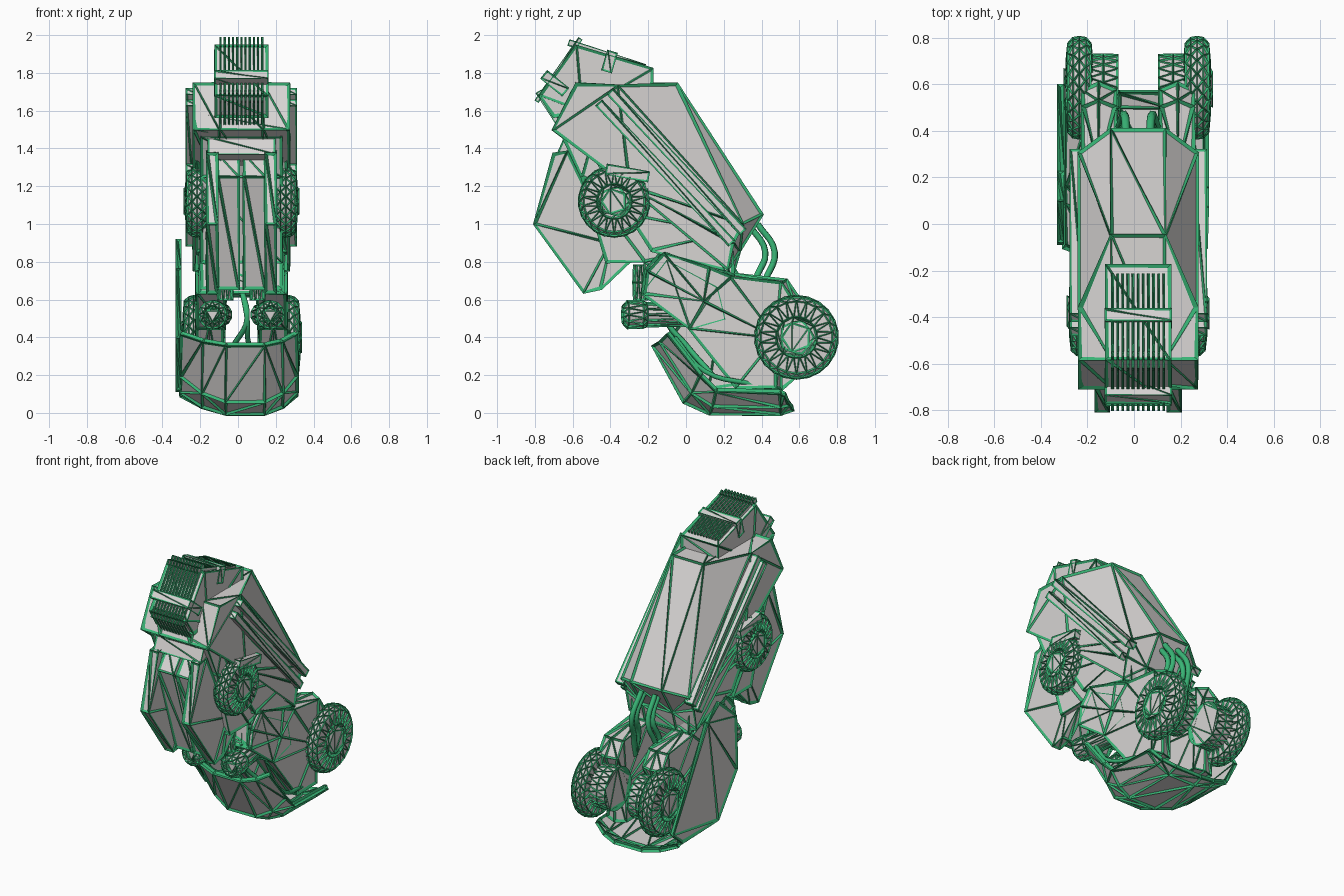
import bpy, bmesh, math
from mathutils import Vector

cube = bpy.data.objects.get("Cube")
if cube:
    bpy.data.objects.remove(cube)

CENTRE = .018  # x of the body's centre line
FINE, THIN, BOLD = .01, .016, .026  # frame bar thicknesses


def material(name, *rgb):
    mat = bpy.data.materials.new(name)
    mat.use_nodes = True
    mat.diffuse_color = (*rgb, 1)
    mat.node_tree.nodes["Principled BSDF"].inputs["Base Color"].default_value = (*rgb, 1)
    return mat


grey = material("panel grey", .68, .66, .65)
green = material("frame green", .04, .46, .18)


def finish(name, bm, wire, sheet=0):
    """Triangulated panels with a green bar along every edge."""
    bmesh.ops.recalc_face_normals(bm, faces=bm.faces)
    bmesh.ops.triangulate(bm, faces=bm.faces)
    mesh = bpy.data.meshes.new(name)
    bm.to_mesh(mesh)
    bm.free()
    part = bpy.data.objects.new(name, mesh)
    bpy.context.collection.objects.link(part)
    mesh.materials.append(grey)
    mesh.materials.append(green)
    if sheet:
        part.modifiers.new("Thickness", "SOLIDIFY").thickness = sheet
    frame = part.modifiers.new("Frame", "WIREFRAME")
    frame.thickness = wire
    frame.offset = 0
    frame.use_replace = False
    frame.use_even_offset = False
    frame.material_offset = 1


def loft(name, stations, wire=BOLD, sheet=0):
    """Bridge (x, outline) sections; a sheet stays open along its sides."""
    bm = bmesh.new()
    rows = [[bm.verts.new((CENTRE + x, y, z)) for y, z in outline] for x, outline in stations]
    count = len(rows[0])
    for a, b in zip(rows, rows[1:]):
        for i in range(count - 1 if sheet else count):
            j = (i + 1) % count
            bm.faces.new((a[i], a[j], b[j], b[i]))
    if not sheet:
        bm.faces.new(rows[0])
        bm.faces.new(rows[-1])
    finish(name, bm, wire, sheet)


def slab(name, middle, width, outline, wire=BOLD):
    """Outline in y, z with a constant width along x."""
    loft(name, [(middle - width / 2, outline), (middle + width / 2, outline)], wire)


def strip(name, middle, width, start, end, depth, wire=THIN):
    """Straight bar between two points of the side profile."""
    a, b = Vector(start), Vector(end)
    along = (b - a).normalized()
    across = Vector((-along.y, along.x)) * depth / 2
    slab(name, middle, width, [a + across, b + across, b - across, a - across], wire)


def lathe(name, profile, origin, axis, sides, wire=THIN):
    """Turn (radius, distance) pairs about an axis, half a step per ring."""
    bm = bmesh.new()
    turn = Vector(axis).to_track_quat("Z", "Y")
    rows = []
    for k, (radius, distance) in enumerate(profile):
        row = []
        for i in range(sides):
            angle = math.tau * (i + k / 2) / sides
            spot = Vector((radius * math.cos(angle), radius * math.sin(angle), distance))
            row.append(bm.verts.new(Vector(origin) + turn @ spot))
        rows.append(row)
    for a, b in zip(rows, rows[1:]):
        for i in range(sides):
            j = (i + 1) % sides
            bm.faces.new((a[i], a[j], b[i]))
            bm.faces.new((a[j], b[j], b[i]))
    bm.faces.new(rows[0])
    bm.faces.new(rows[-1])
    finish(name, bm, wire)


def wheel(name, s, inner, y, z, radius, width, steps=6):
    """Squarish tyre and a five-sided hub cap, facing outward."""
    profile = []
    for k in range(steps + 1):
        angle = math.pi * k / steps
        bulge = abs(math.sin(angle)) ** .4
        profile.append((radius * (1 + bulge) / 2, width * (1 - math.cos(angle)) / 2))
    axis = (s, 0, 0)
    lathe(name + "_tyre", profile, (CENTRE + s * inner, y, z), axis, 22)
    outer = CENTRE + s * (inner + width)
    lathe(name + "_hub_cap", [(radius * .42, 0), (radius * .36, .012)], (outer, y, z), axis, 5)


def hose(name, radius, points):
    curve = bpy.data.curves.new(name, "CURVE")
    curve.dimensions = "3D"
    curve.bevel_depth = radius
    curve.bevel_resolution = 1
    curve.resolution_u = 5
    spline = curve.splines.new("BEZIER")
    spline.bezier_points.add(len(points) - 1)
    for point, (x, y, z) in zip(spline.bezier_points, points):
        point.co = (CENTRE + x, y, z)
        point.handle_left_type = point.handle_right_type = "AUTO"
    curve.materials.append(green)
    bpy.context.collection.objects.link(bpy.data.objects.new(name, curve))


# Upper shell: narrow ridge in the middle, wide shoulders at the sides
brow = [(-.3, 1.2), (-.7, 1.5), (-.58, 1.74)]
ridge = brow + [(-.05, 1.74), (.4, 1.05), (.28, .86), (.25, .74)]
shoulder = brow + [(-.36, 1.73), (.3, 1), (.25, .9), (.22, .76)]
loft("upper_shell", [(-.25, shoulder), (-.115, ridge), (.115, ridge), (.25, shoulder)])

# Main body, collar with its step, and bridge to the legs
slab("main_body", 0, .42, [(-.65, 1.46), (-.45, 1.6), (.24, .9), (.25, .73), (0, .64),
                           (-.23, .66), (-.22, .8), (-.42, .8), (-.55, 1.25)])
slab("neck_collar", 0, .48, [(-.7, 1.5), (-.65, 1.58), (-.3, 1.5), (-.2, 1.36), (-.5, 1.42)])
slab("collar_step", 0, .35, [(-.68, 1.37), (-.64, 1.46), (-.3, 1.45), (-.4, 1.2)], THIN)
bridge_outline = [(-.23, .64), (-.21, .76), (-.12, .86), (.13, .78), (.25, .73), (.2, .62)]
slab("lower_bridge", 0, .44, bridge_outline)

# Head with two bars and rows of thin fins
crown, nose = (-.58, 1.94), (-.77, 1.68)
slab("head", 0, .27, [crown, (-.18, 1.82), (-.18, 1.72), (-.55, 1.6), (-.7, 1.57), nose])
strip("head_top_bar", 0, .28, (-.42, 1.81), (-.39, 1.91), .05)
strip("head_front_bar", 0, .28, (-.75, 1.79), (-.64, 1.7), .05)
for i in range(-5, 6):
    x = i * .022
    strip("top_fin", x, .006, (-.62, 1.96), (-.22, 1.83), .03, FINE)
    strip("face_fin", x, .006, (-.56, 1.98), (-.79, 1.65), .02, FINE)
    strip("chin_fin", x, .006, (-.78, 1.7), (-.67, 1.53), .03, FINE)

# Outlines shared by both sides
fin = [(-.7, 1.37), (-.63, 1.38), (-.4, .9), (-.3, .8), (-.45, .66), (-.54, .64), (-.8, 1)]
recess = [(-.6, 1.37), (-.4, .9), (-.36, .8), (-.46, .66), (-.51, .66), (-.7, 1.25)]
flank_plate = [(-.5, 1.38), (-.24, 1.5), (.2, .95), (.2, .76), (-.18, .86), (-.3, 1.05)]
leg = bridge_outline[:-1] + [(.53, .7), (.6, .6), (.5, .4), (.5, .13), (.28, .13), (.02, .45), (.1, .6)]
leg_rim = [(y * .95, z * .97 + .01) for y, z in leg]

for side, s in (("left", 1), ("right", -1)):
    # Front armour, with a slot between the recessed plates
    slab(side + "_front_fin", s * .155, .05, fin)
    slab(side + "_front_plate", s * .07, .11, recess)

    # Leg, its knee plate and the plates on the flank
    loft(side + "_leg", [(s * .1, leg_rim), (s * .17, leg), (s * .235, leg_rim)])
    slab(side + "_knee_plate", s * .16, .14, [(-.23, .63), (-.1, .8), (.16, .66), (.2, .5), (.02, .45)])
    slab(side + "_flank_plate", s * .22, .03, flank_plate)
    for shift in (0, .06):
        strip(side + "_shoulder_rail", s * .26, .06, (-.4 - shift, 1.7 - shift), (.3 - shift, .96 - shift), .04)
    strip(side + "_wheel_guard", s * .24, .1, (-.42, 1.29), (-.2, 1.25), .05)

    # Wheels, the rear ones on broad drums
    wheel(side + "_rear", s, .2, .585, .4, .217, .105)
    wheel(side + "_front", s, .18, -.38, 1.12, .185, .11)
    drum = [(.14, reach) for reach in (0, .06, .12)]
    lathe(side + "_rear_drum", drum, (CENTRE + s * .09, .585, .4), (s, 0, 0), 20)

    # Forward lamp barrel and upright canister
    lamp = [(.04, .02), (.05, 0), (.07, .02), (.07, .1), (.06, .12), (.06, .35)]
    lathe(side + "_lamp", lamp, (CENTRE + s * .155, -.33, .52), (-s * .12, 1, 0), 12)
    canister = [(.037, height) for height in (0, .09, .18)]
    lathe(side + "_canister", canister, (CENTRE + s * .085, -.24, .6), (0, 0, 1), 10)

    # Hoses at the back, in the gap and along the skirt
    for bow in (0, .05):
        hose(side + "_rear_hose", .018, [(s * .05, .38 - bow, 1), (s * .06, .47 - bow, .85),
                                         (s * .08, .42 - bow, .7), (s * .1, .38, .55)])
    hose(side + "_gap_hose", .015, [(0, -.05, .66), (.03, -.1, .5), (s * .04, 0, .36), (s * .13, .14, .2)])
    hose(side + "_skirt_hose", .014, [(s * .24, -.06, .4), (s * .26, .1, .22), (s * .22, .36, .15)])

# Bottom scoop: an open curved sheet rising towards its rims
keel = [(-.16, .36), (0, .07), (.13, .012), (.5, .012), (.56, .03)]
rim = [(-.09, .42), (.08, .2), (.16, .12), (.5, .11), (.52, .1)]
flank = [((a + c) / 2, b * .65 + d * .35) for (a, b), (c, d) in zip(keel, rim)]
loft("scoop", [(-.31, rim), (-.2, flank), (-.08, keel), (.12, keel), (.21, flank), (.28, rim)], BOLD, .015)

# Tall shield standing on one rim of the scoop
shield = [(-.08, .4), (-.07, .76), (.1, .91), (.22, .82), (.59, .2), (.5, .12), (.12, .13)]
slab("side_shield", -.333, .014, shield)
